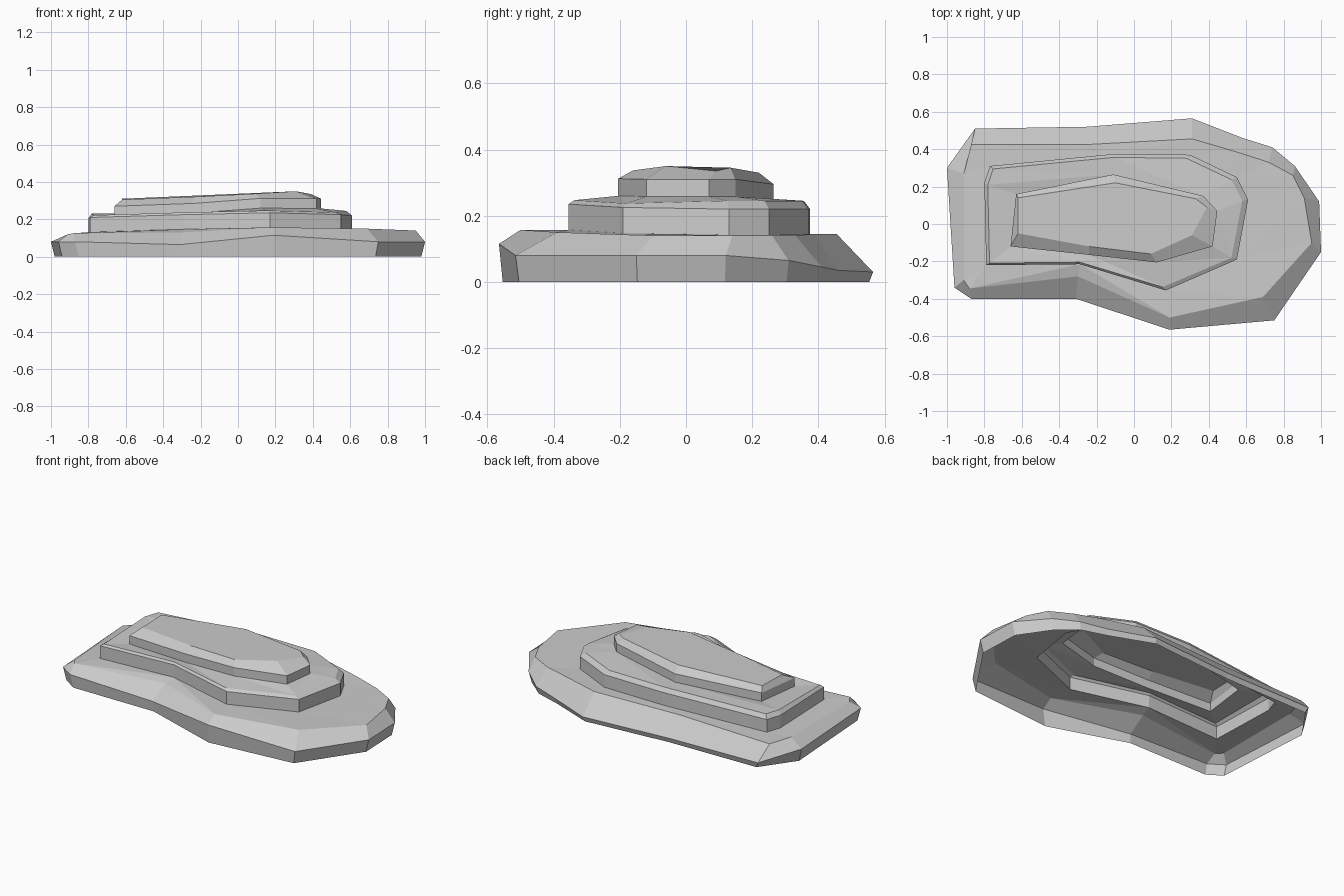
import bpy, bmesh
from math import atan2, tau

if "Cube" in bpy.data.objects:
    bpy.data.objects.remove(bpy.data.objects["Cube"])

bm = bmesh.new()


def ring(points):
    return [bm.verts.new(p) for p in points]


def wall(low, high):
    n = len(low)
    for i in range(n):
        j = (i + 1) % n
        bm.faces.new((low[i], low[j], high[j], high[i]))


def ledge(outer, inner, cx, cy):
    """Join two counter-clockwise rings of different counts, in angle order."""
    def unrolled(loop):
        a = [(atan2(v.co.y - cy, v.co.x - cx) % tau, v) for v in loop]
        a.sort(key=lambda t: t[0])
        return a + [(a[0][0] + tau, a[0][1])]
    a, b = unrolled(outer), unrolled(inner)
    i = j = 0
    while i < len(a) - 1 or j < len(b) - 1:
        if j == len(b) - 1 or (i < len(a) - 1 and a[i + 1][0] <= b[j + 1][0]):
            bm.faces.new((a[i][1], a[i + 1][1], b[j][1]))
            i += 1
        else:
            bm.faces.new((a[i][1], b[j + 1][1], b[j][1]))
            j += 1


# Bottom slab: widest line and top rim, foot slightly undercut
base_mid = [(-.96, -.34, .08), (-.87, -.40, .08), (-.31, -.40, .065),
            (.19, -.565, .115), (.75, -.515, .08), (1, -.15, .08),
            (.99, .12, .08), (.86, .31, .065), (.74, .41, .045),
            (.58, .46, .035), (.31, .565, .03), (-.25, .52, .03),
            (-.85, .51, .035), (-1, .30, .08)]
base_rim = [(-.91, -.30, .12), (-.88, -.345, .125), (-.30, -.28, .13),
            (.19, -.50, .157), (.69, -.39, .15), (.95, -.10, .14),
            (.91, .14, .14), (.85, .26, .14), (.72, .33, .14),
            (.55, .385, .145), (.31, .455, .145), (-.25, .425, .14),
            (-.87, .425, .125), (-.91, .27, .12)]
foot = ring([(x * .98, y * .98, 0) for x, y, z in base_mid])
mid1, rim1 = ring(base_mid), ring(base_rim)
wall(foot, mid1)
wall(mid1, rim1)

# Middle slab
slab = [(-.79, -.22, .21), (-.29, -.215, .225), (.17, -.355, .235),
        (.55, -.19, .225), (.61, .13, .22), (.55, .25, .22),
        (.30, .37, .22), (-.10, .375, .22), (-.77, .31, .205),
        (-.80, .22, .205)]
low2 = ring([(x, y, z - .078) for x, y, z in slab])
mid2 = ring(slab)
rim2 = ring([(x * .965 - .01, y * .95, z + (.025 if y > 0 else .012))
             for x, y, z in slab])
ledge(rim1, low2, -.1, .03)
wall(low2, mid2)
wall(mid2, rim2)

# Top slab
cap_mid = [(-.66, -.12, .27), (-.24, -.165, .285), (.12, -.205, .312),
           (.42, -.12, .31), (.445, .07, .31), (.37, .15, .31),
           (-.11, .265, .295), (-.63, .16, .275)]
cap_rim = [(-.62, -.05, .305), (-.24, -.12, .32), (.09, -.16, .337),
           (.31, -.06, .35), (.39, .09, .335), (.33, .135, .345),
           (-.10, .22, .33), (-.62, .14, .31)]
low3 = ring([(x, y, z - .052) for x, y, z in cap_mid])
mid3, rim3 = ring(cap_mid), ring(cap_rim)
ledge(rim2, low3, -.1, .03)
wall(low3, mid3)
wall(mid3, rim3)
bm.faces.new(rim3)

bmesh.ops.recalc_face_normals(bm, faces=bm.faces)
mesh = bpy.data.meshes.new("stepped_rock")
bm.to_mesh(mesh)
bm.free()
bpy.context.collection.objects.link(bpy.data.objects.new("stepped_rock", mesh))
